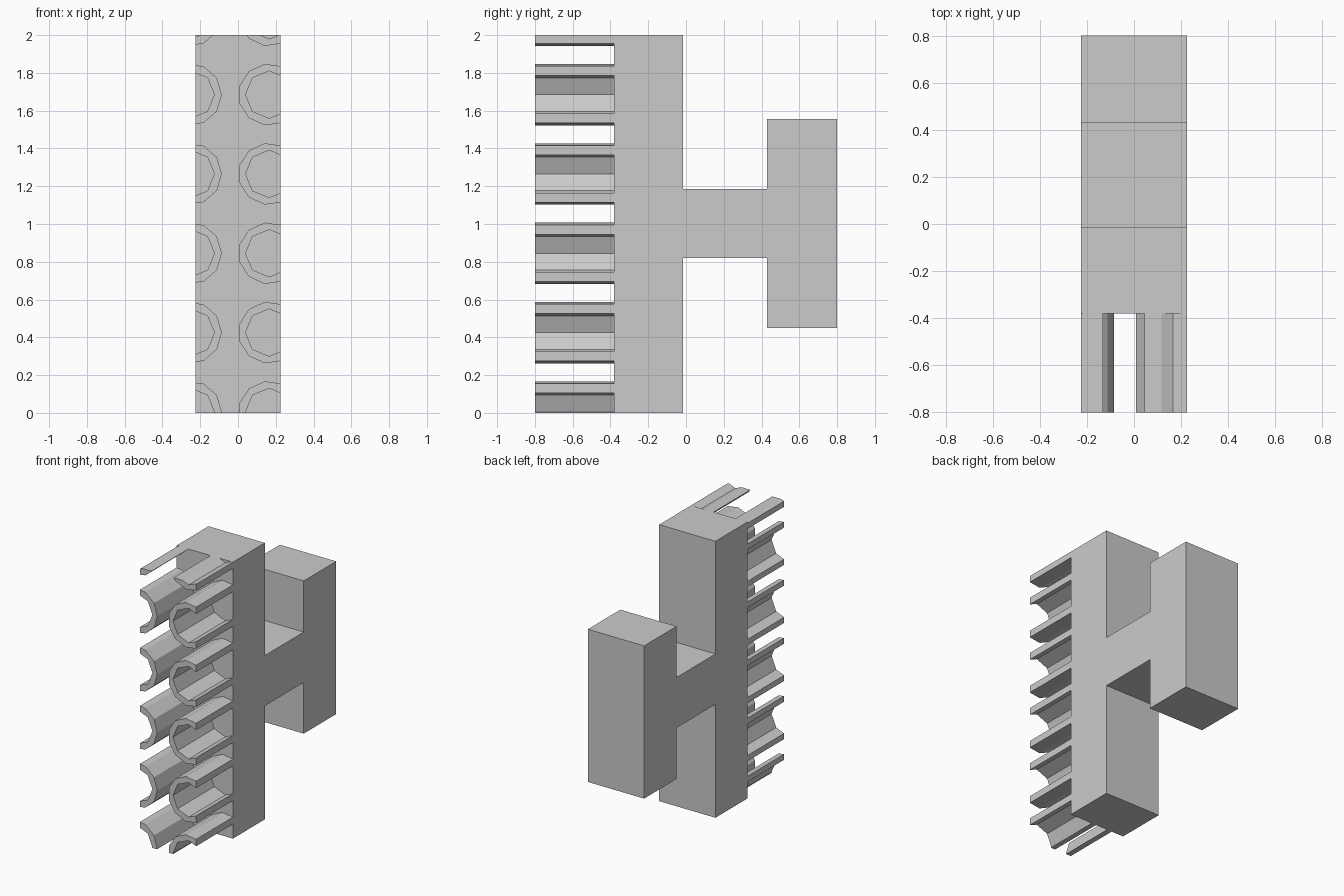
import bpy, bmesh
from math import sin, cos, pi

cube = bpy.data.objects.get("Cube")
if cube:
    bpy.data.objects.remove(cube, do_unlink=True)

grey = bpy.data.materials.new("plain grey")
grey.use_nodes = True
COLOUR = (0.6, 0.6, 0.6, 1)
grey.diffuse_color = COLOUR
grey.node_tree.nodes["Principled BSDF"].inputs["Base Color"].default_value = COLOUR

HALF, TOP = 0.225, 2.0
FRONT, WALL = -0.80, -0.38


def finish(bm, name):
    bmesh.ops.recalc_face_normals(bm, faces=bm.faces)
    mesh = bpy.data.meshes.new(name)
    bm.to_mesh(mesh)
    bm.free()
    mesh.materials.append(grey)
    bpy.context.collection.objects.link(bpy.data.objects.new(name, mesh))


def extrude(bm, faces, vec):
    geom = bmesh.ops.extrude_face_region(bm, geom=faces)["geom"]
    verts = [g for g in geom if isinstance(g, bmesh.types.BMVert)]
    bmesh.ops.translate(bm, verts=verts, vec=vec)


def loop(bm, x, z, radius, sides):
    angles = [2 * pi * i / sides for i in range(sides)]
    vs = [bm.verts.new((x + radius * cos(a), FRONT, z + radius * sin(a))) for a in angles]
    return [bm.edges.new((vs[i - 1], vs[i])) for i in range(sides)]


# Body: tall block, neck and short rear plate as one profile
upper = [(WALL, TOP), (-0.015, TOP), (-0.015, 1.185), (0.43, 1.185), (0.43, 1.555), (0.80, 1.555)]
lower = [(0.80, 0.45), (0.43, 0.45), (0.43, 0.82), (-0.015, 0.82), (-0.015, 0), (WALL, 0)]
bm = bmesh.new()
side = bm.faces.new([bm.verts.new((-HALF, y, z)) for y, z in upper + lower])
extrude(bm, [side], (2 * HALF, 0, 0))
finish(bm, "body")

# Open tubes: two columns, trimmed flush with the block's sides, top and bottom
TRIMS = [((HALF, 0, 0), (1, 0, 0)), ((-HALF, 0, 0), (-1, 0, 0)),
         ((0, 0, TOP), (0, 0, 1)), ((0, 0, 0), (0, 0, -1))]
for column, x in (("right", -0.25), ("left", 0.165)):
    for row in range(6):
        z = 0.005 + 0.42 * row
        bm = bmesh.new()
        edges = loop(bm, x, z, 0.164, 11) + loop(bm, x, z, 0.125, 8)
        bmesh.ops.triangle_fill(bm, edges=edges, use_beauty=True)
        bmesh.ops.dissolve_limit(bm, angle_limit=0.01, verts=bm.verts, edges=bm.edges)
        extrude(bm, bm.faces[:], (0, WALL - FRONT, 0))
        for point, normal in TRIMS:
            geom = bm.verts[:] + bm.edges[:] + bm.faces[:]
            bmesh.ops.bisect_plane(bm, geom=geom, plane_co=point, plane_no=normal, clear_outer=True)
            bmesh.ops.holes_fill(bm, edges=[e for e in bm.edges if e.is_boundary], sides=0)
        finish(bm, f"{column}_tube_{row + 1}")
